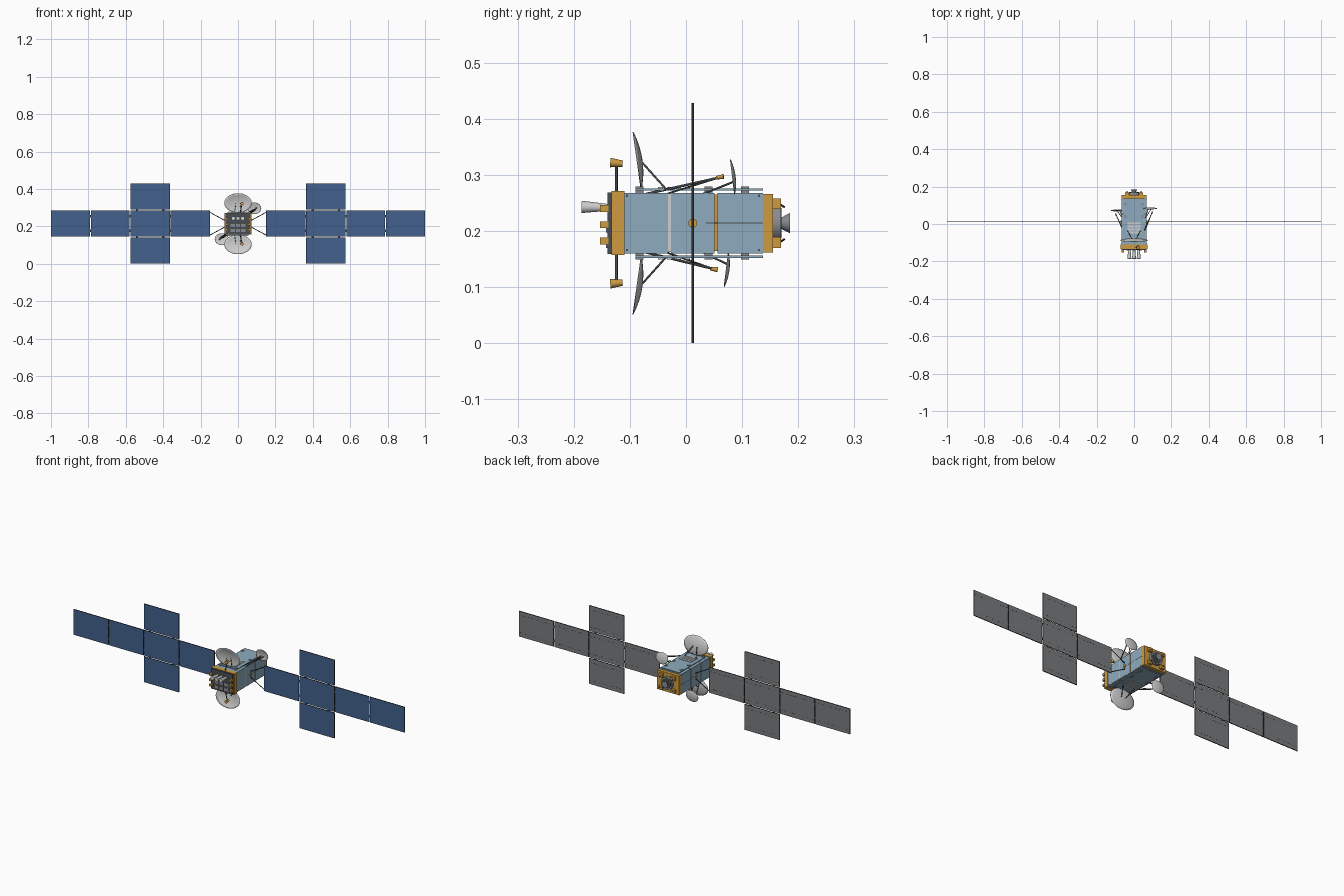
import bpy, bmesh, math
from mathutils import Vector, Matrix

cube = bpy.data.objects.get("Cube")
if cube:
    bpy.data.objects.remove(cube, do_unlink=True)


def material(name, r, g, b):
    m = bpy.data.materials.new(name)
    m.use_nodes = True
    m.diffuse_color = (r, g, b, 1)
    m.node_tree.nodes["Principled BSDF"].inputs["Base Color"].default_value = (r, g, b, 1)
    return m


SOLAR = material("solar blue", 0.055, 0.12, 0.27)
BACK = material("panel grey", 0.19, 0.2, 0.21)
FOIL = material("gold foil", 0.62, 0.33, 0.05)
BODY = material("pale blue", 0.27, 0.41, 0.52)
DARK = material("charcoal", 0.065, 0.075, 0.085)
BLACK = material("strut black", 0.025, 0.025, 0.025)
WHITE = material("light grey", 0.62, 0.62, 0.62)
METAL = material("metal grey", 0.25, 0.26, 0.28)

MID = 0.214   # height of the long axis
WING_Y = 0.012


def finish(name, bm, *mats):
    mesh = bpy.data.meshes.new(name)
    bm.to_mesh(mesh)
    bm.free()
    for m in mats:
        mesh.materials.append(m)
    ob = bpy.data.objects.new(name, mesh)
    bpy.context.collection.objects.link(ob)
    return ob


def add_box(bm, lo, hi):
    lo, hi = Vector(lo), Vector(hi)
    size = [abs(v) for v in hi - lo]
    mat = Matrix.Translation((lo + hi) / 2) @ Matrix.Diagonal((*size, 1))
    return bmesh.ops.create_cube(bm, size=1, matrix=mat)["verts"]


def boxes(name, mat, spans):
    bm = bmesh.new()
    for lo, hi in spans:
        add_box(bm, lo, hi)
    return finish(name, bm, mat)


def rod(name, a, b, r1, mat, r2=None, sides=12, caps=True):
    """Round bar or cone between two points."""
    a, b = Vector(a), Vector(b)
    d = b - a
    bm = bmesh.new()
    bmesh.ops.create_cone(bm, segments=sides, radius1=r1, radius2=r1 if r2 is None else r2,
                          depth=d.length, cap_ends=caps,
                          matrix=Matrix.Translation((a + b) / 2) @ d.to_track_quat("Z", "Y").to_matrix().to_4x4())
    for f in bm.faces:
        f.smooth = len(f.verts) == 4 and sides > 4
    return finish(name, bm, mat)


def dish(name, centre, tilt, rx, rz, depth):
    """Elliptical bowl opening toward -y; tilt leans its top edge forward."""
    bm = bmesh.new()
    rings, segs = 6, 40
    mid = bm.verts.new((0, 0, 0))
    prev = None
    for i in range(1, rings + 1):
        t = i / rings
        ring = [bm.verts.new((rx * t * math.cos(2 * math.pi * k / segs), -depth * t * t,
                              rz * t * math.sin(2 * math.pi * k / segs))) for k in range(segs)]
        for k in range(segs):
            n = (k + 1) % segs
            bm.faces.new((mid, ring[k], ring[n]) if prev is None else (prev[k], ring[k], ring[n], prev[n]))
        prev = ring
    for f in bm.faces:
        f.smooth = True
    bmesh.ops.transform(bm, verts=bm.verts,
                        matrix=Matrix.Translation(centre) @ Matrix.Rotation(tilt, 4, "X"))
    ob = finish(name, bm, WHITE)
    mod = ob.modifiers.new("thickness", "SOLIDIFY")
    mod.thickness = 0.0015
    return ob


# Main body: foil core clad in pale blue panels, foil ends
boxes("foil_core", FOIL, [((-0.064, -0.112, 0.164), (0.064, 0.14, 0.265))])
bays = [(-0.11, -0.032), (-0.027, 0.051), (0.056, 0.137)]
boxes("side_panels", BODY, [((s * 0.06, a, 0.162), (s * 0.067, b, 0.267)) for s in (-1, 1) for a, b in bays])
boxes("deck_panels", BODY, [((-0.066, a, MID + s * 0.046), (0.066, b, MID + s * 0.054))
                            for s in (-1, 1) for a, b in bays])
boxes("bay_seam", WHITE, [((-0.0665, -0.032, 0.163), (0.0665, -0.027, 0.267))])
boxes("side_grooves", DARK, [((s * 0.06, 0.036, MID - 0.001), (s * 0.0675, 0.137, MID + 0.001)) for s in (-1, 1)])
boxes("panel_bolts", DARK, [((s * 0.06, y - 0.002, z - 0.002), (s * 0.0685, y + 0.002, z + 0.002))
                            for s in (-1, 1) for y in (-0.105, 0.13) for z in (0.166, 0.263)])
boxes("front_foil_collar", FOIL, [((-0.071, -0.133, 0.157), (0.071, -0.11, 0.271))])
boxes("front_plate", DARK, [((-0.066, -0.14, 0.159), (0.066, -0.132, 0.269))])
boxes("rear_foil_collar", FOIL, [((-0.066, 0.137, 0.162), (0.066, 0.155, 0.266))])
boxes("radiators", BODY, [((-0.055, -0.09, MID + s * 0.058), (0.055, 0.137, MID + s * 0.062)) for s in (-1, 1)])
boxes("radiator_feet", METAL, [((x - 0.005, y - 0.007, MID + s * 0.05), (x + 0.005, y + 0.007, MID + s * 0.065))
                               for s in (-1, 1) for x in (-0.045, 0.045) for y in (-0.083, 0.04, 0.105)])
boxes("louvres", WHITE, [((-0.036, y, MID + s * 0.06), (0.036, y + 0.009, MID + s * 0.0645))
                         for s in (-1, 1) for y in (-0.05, -0.034, -0.018, -0.002)])

# Front equipment: feed horns, foil sensors and a lower equipment grid
for x in (-0.025, 0, 0.025):
    rod("feed_horn", (x, -0.138, 0.242), (x, -0.186, 0.243), 0.006, WHITE, 0.011, sides=20)
boxes("foil_sensors", FOIL, [((s * 0.053, -0.153, z - 0.006), (s * 0.067, -0.138, z + 0.006))
                             for s in (-1, 1) for z in (0.182, 0.211, 0.24)])
boxes("front_equipment", METAL, [((x - 0.011, -0.143, z - 0.008), (x + 0.011, -0.138, z + 0.008))
                                 for x in (-0.028, 0, 0.028) for z in (0.178, 0.205)])

# Rear equipment: ring, engine nozzle, foil blocks, short aerials
rod("rear_ring", (0, 0.153, MID), (0, 0.169, MID), 0.034, METAL, sides=32)
rod("rear_ring_well", (0, 0.168, MID), (0, 0.1705, MID), 0.027, DARK, sides=32)
rod("engine_nozzle", (0, 0.168, MID), (0, 0.185, MID), 0.009, METAL, 0.018, sides=24)
boxes("rear_foil_blocks", FOIL, [((sx * 0.026, 0.153, MID + sz * 0.025), (sx * 0.048, 0.169, MID + sz * 0.044))
                                 for sx in (-1, 1) for sz in (-1, 1)])
for sx in (-1, 1):
    for sz in (-1, 1):
        rod("rear_thruster", (sx * 0.037, 0.167, MID + sz * 0.034), (sx * 0.037, 0.176, MID + sz * 0.028), 0.0018, BLACK)

# Antennas on the upper (s = 1) and lower (s = -1) decks
for s, label in ((1, "upper"), (-1, "lower")):
    def at(x, y, h):
        return (x, y, MID + s * h)

    dish(label + "_main_dish", at(0, -0.079, 0.112), s * 0.14, 0.073, 0.052, 0.009)
    for sx in (-1, 1):
        rod(label + "_dish_brace", at(sx * 0.012, -0.078, 0.108), at(sx * 0.035, -0.035, 0.06), 0.0018, DARK)
        rod(label + "_dish_leg", at(sx * 0.012, -0.078, 0.1), at(sx * 0.02, -0.08, 0.055), 0.0018, DARK)
    rod(label + "_feed_post", at(0.008, -0.124, 0.05), at(0.022, -0.124, 0.103), 0.0024, DARK)
    rod(label + "_main_feed", at(0.022, -0.135, 0.108), at(0.022, -0.113, 0.106), 0.0085, FOIL, 0.0055, sides=16)

    shift = 0 if s > 0 else -0.011
    dish(label + "_side_dish", at(s * 0.087, 0.087 + shift, 0.083), s * 0.12, 0.037, 0.031, 0.005)
    rod(label + "_side_feed_arm", at(s * 0.035, -0.08, 0.05), at(s * 0.095, 0.058 + shift, 0.081), 0.0022, DARK)
    rod(label + "_side_feed_brace", at(s * 0.06, -0.035, 0.052), at(s * 0.095, 0.058 + shift, 0.081), 0.0016, DARK)
    rod(label + "_side_feed", at(s * 0.095, 0.054 + shift, 0.081), at(s * 0.097, 0.067 + shift, 0.083),
        0.003, FOIL, 0.0045)
    for x in (0.078, 0.096):
        rod(label + "_side_dish_brace", at(s * 0.06, 0.03, 0.052), at(s * x, 0.088 + shift, 0.075), 0.0018, DARK)


# Solar wings: blue cells in front, grey behind, dark frame and hinges
def solar_panel(name, x0, x1, z0, z1):
    bm = bmesh.new()
    add_box(bm, (x0, WING_Y - 0.002, z0), (x1, WING_Y + 0.002, z1))
    bm.normal_update()
    ends = [f for f in bm.faces if abs(f.normal.y) > 0.9]
    for f in bm.faces:
        f.material_index = 2
    bmesh.ops.inset_individual(bm, faces=ends, thickness=0.0015)
    for f in ends:
        f.material_index = 0 if f.normal.y < 0 else 1
    finish(name, bm, SOLAR, BACK, BLACK)
    # Rows of wiring clips on the rear
    n = 12
    step = (x1 - x0) / n
    boxes(name + "_clips", DARK, [((x0 + (i + 0.25) * step, WING_Y, z - 0.0008),
                                   (x0 + (i + 0.75) * step, WING_Y + 0.0024, z + 0.0008))
                                  for i in range(n) for z in (z0 + 0.022, z1 - 0.022)])


columns = [(0.15, 0.36), (0.364, 0.575), (0.579, 0.786), (0.79, 1.0)]
for s, side in ((1, "left"), (-1, "right")):
    for i, (a, b) in enumerate(columns):
        lo, hi = sorted((s * a, s * b))
        solar_panel(f"{side}_panel_{i + 1}", lo, hi, 0.145, 0.284)
        if i == 1:
            solar_panel(side + "_panel_top", lo, hi, 0.289, 0.428)
            solar_panel(side + "_panel_bottom", lo, hi, 0, 0.14)
            boxes(side + "_cross_hinges", BLACK, [((s * x - 0.006, WING_Y - 0.0015, z), (s * x + 0.006, WING_Y + 0.0015, z + 0.01))
                                                  for x in (0.4, 0.54) for z in (0.137, 0.282)])
        if i < 3:
            boxes(side + "_hinges", BLACK, [((s * b - 0.007, WING_Y - 0.0015, z), (s * b + 0.007, WING_Y + 0.0015, z + 0.012))
                                            for z in (0.17, 0.248)])
    # Yoke joining wing to body
    rod(side + "_wing_hub", (s * 0.06, WING_Y, MID), (s * 0.072, WING_Y, MID), 0.008, FOIL, sides=20)
    for sz in (-1, 1):
        rod(side + "_yoke", (s * 0.068, WING_Y, MID + sz * 0.016), (s * 0.152, WING_Y, MID + sz * 0.062), 0.002, BLACK)
